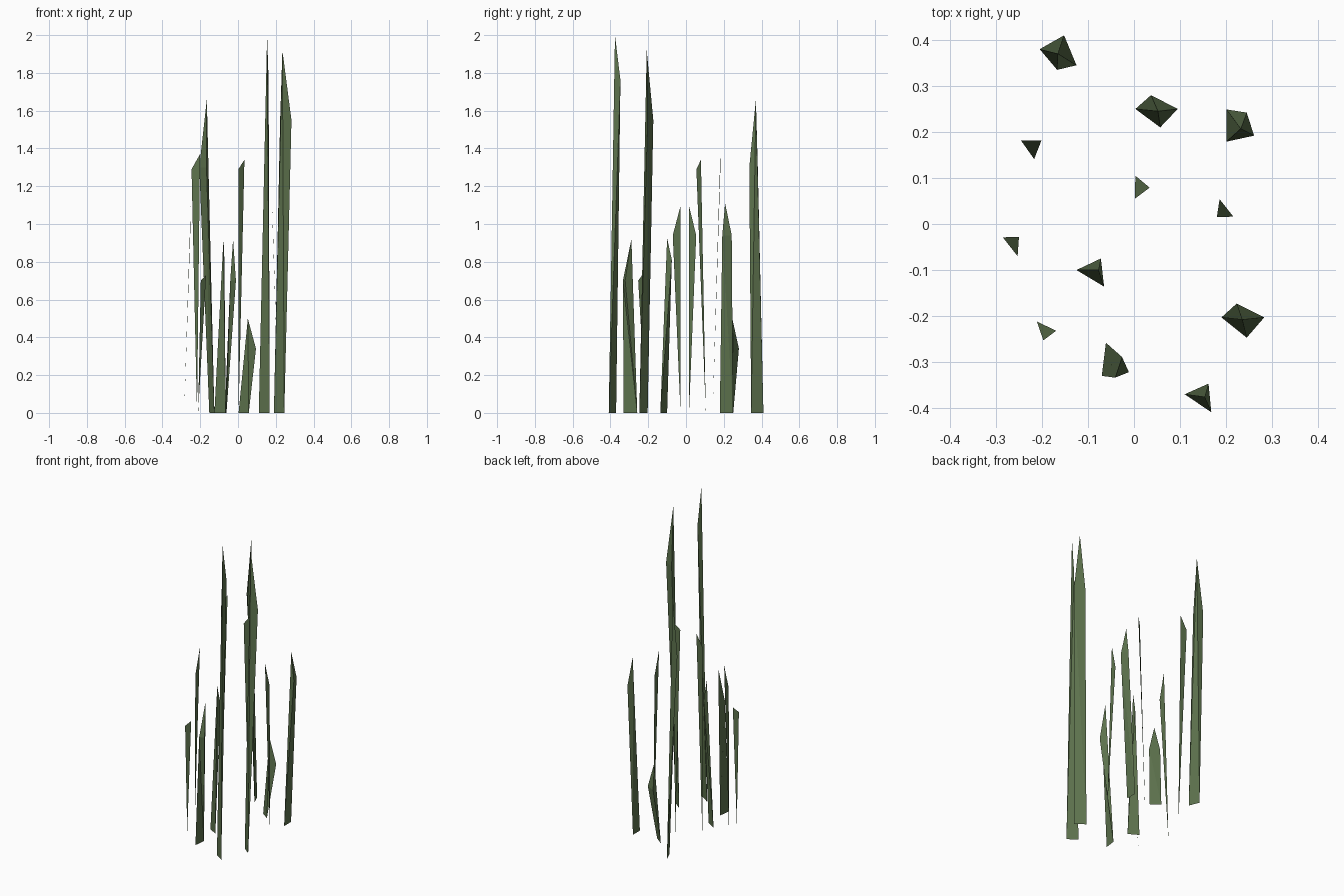
import bpy, bmesh

if "Cube" in bpy.data.objects:
    bpy.data.objects.remove(bpy.data.objects["Cube"])

# Single grass colour
green = bpy.data.materials.new("grass_green")
green.diffuse_color = (0.11, 0.17, 0.075, 1)
green.use_nodes = True
green.node_tree.nodes["Principled BSDF"].inputs["Base Color"].default_value = green.diffuse_color


def build(name, points, faces):
    mesh = bpy.data.meshes.new(name)
    bm = bmesh.new()
    vs = [bm.verts.new(p) for p in points]
    for f in faces:
        bm.faces.new([vs[i] for i in f])
    if len(faces) > 1:
        bmesh.ops.recalc_face_normals(bm, faces=bm.faces)
    else:
        bm.normal_update()
        if bm.faces[:][0].normal.z < 0:
            bmesh.ops.reverse_faces(bm, faces=bm.faces[:])
    bm.to_mesh(mesh)
    bm.free()
    mesh.materials.append(green)
    bpy.context.collection.objects.link(bpy.data.objects.new(name, mesh))


def wide_blade(name, b1, b2, m1, m2, mid_z, tip):
    """Wedge: ground edge, shoulder edge and a pointed tip."""
    pts = [(*b1, 0), (*b2, 0), (*m2, mid_z), (*m1, mid_z), tip]
    build(name, pts, [(0, 1, 2), (0, 2, 3), (3, 2, 4), (0, 3, 4), (1, 2, 4), (0, 1, 4)])


def narrow_blade(name, b1, b2, shoulder, tip):
    """Slim four-sided blade with one shoulder point."""
    build(name, [(*b1, 0), (*b2, 0), shoulder, tip],
          [(0, 1, 2), (0, 1, 3), (1, 2, 3), (0, 2, 3)])


def flat_blade(name, root, shoulder, tip):
    """Thin single-face blade standing on a point."""
    build(name, [(*root, 0), shoulder, tip], [(0, 1, 2)])


# Wide blades
wide_blade("wide_blade_back_left", (-0.152, 0.41), (-0.125, 0.345),
           (-0.205, 0.38), (-0.167, 0.335), 1.30, (-0.165, 0.37, 1.66))
wide_blade("wide_blade_back_short", (0.003, 0.25), (0.057, 0.21),
           (0.037, 0.28), (0.095, 0.25), 0.34, (0.052, 0.245, 0.50))
wide_blade("wide_blade_right_tall", (0.19, -0.203), (0.245, -0.247),
           (0.223, -0.173), (0.283, -0.203), 1.55, (0.235, -0.208, 1.92))
wide_blade("wide_blade_back_right", (0.201, 0.249), (0.201, 0.179),
           (0.245, 0.242), (0.261, 0.192), 0.94, (0.232, 0.207, 1.11))
wide_blade("wide_blade_front", (-0.061, -0.258), (-0.07, -0.33),
           (-0.011, -0.322), (-0.041, -0.334), 0.70, (-0.026, -0.289, 0.92))

# Narrow blades
narrow_blade("narrow_blade_centre", (-0.125, -0.1), (-0.065, -0.136),
             (-0.072, -0.075, 0.81), (-0.077, -0.1, 0.925))
narrow_blade("narrow_blade_front_tall", (0.11, -0.37), (0.168, -0.409),
             (0.162, -0.347, 1.76), (0.154, -0.376, 2.0))

# Flat blades
flat_blade("flat_blade_back_left", (-0.217, 0.141), (-0.246, 0.182, 1.29), (-0.201, 0.182, 1.37))
flat_blade("flat_blade_centre", (0.003, 0.105), (0.002, 0.055, 1.29), (0.034, 0.079, 1.34))
flat_blade("flat_blade_left", (-0.285, -0.029), (-0.253, -0.07, 0.94), (-0.25, -0.028, 1.10))
flat_blade("flat_blade_right", (0.216, 0.016), (0.186, 0.054, 0.94), (0.18, 0.015, 1.10))
flat_blade("flat_blade_front_left", (-0.211, -0.212), (-0.197, -0.253, 0.70), (-0.169, -0.232, 0.73))
